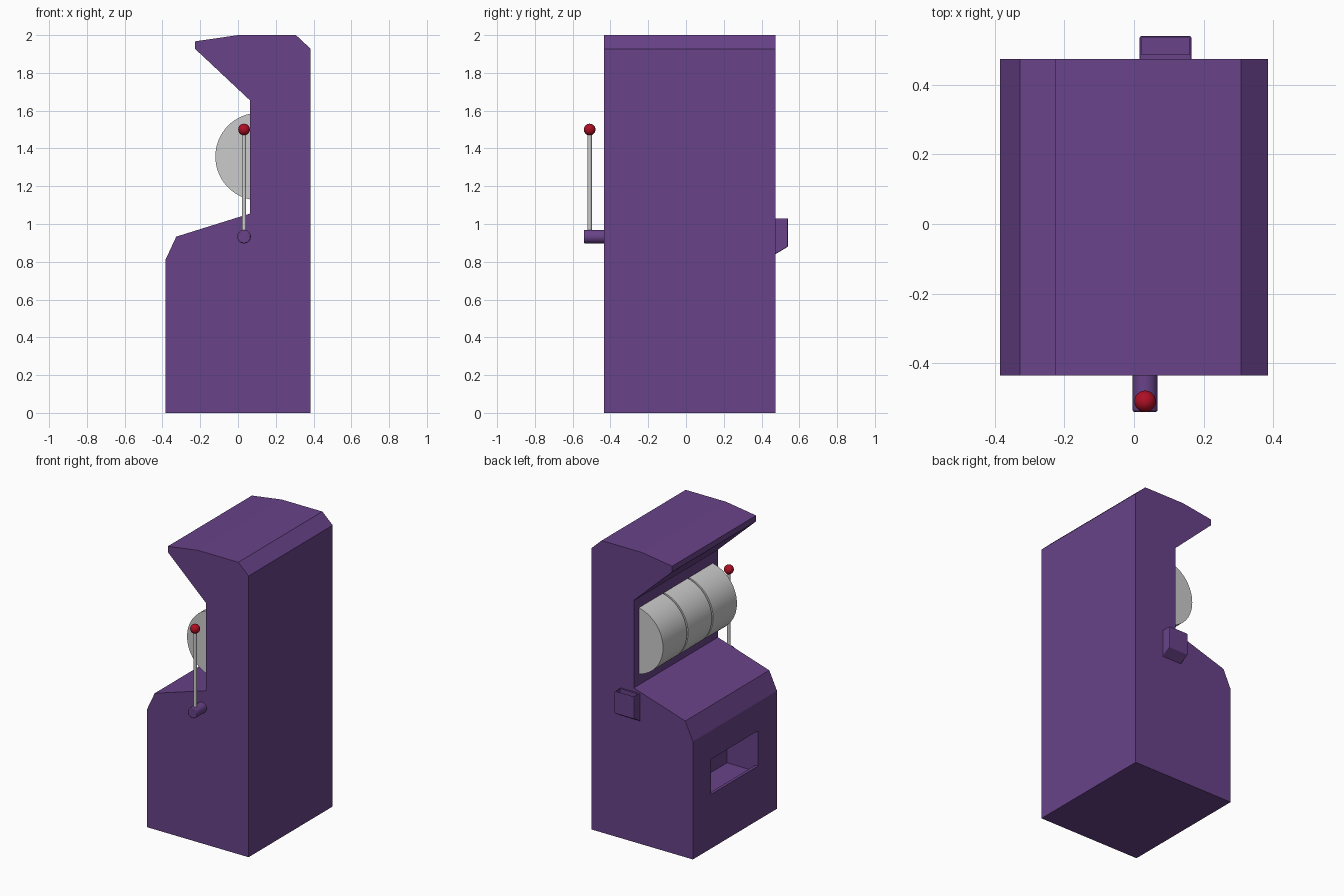
import bpy, bmesh
from math import pi, radians

if "Cube" in bpy.data.objects:
    bpy.data.objects.remove(bpy.data.objects["Cube"])


def material(name, rgb):
    m = bpy.data.materials.new(name)
    m.diffuse_color = (*rgb, 1)
    m.use_nodes = True
    m.node_tree.nodes["Principled BSDF"].inputs["Base Color"].default_value = m.diffuse_color
    return m


PURPLE = material("purple_paint", (0.14, 0.055, 0.25))
RED = material("red_knob", (0.42, 0.005, 0.018))


def prism(name, pts, to3d, d0, d1, mat=None):
    """Extrude a 2D profile from d0 to d1; to3d(a, b, d) places each point."""
    bm = bmesh.new()
    ends = [[bm.verts.new(to3d(a, b, d)) for a, b in pts] for d in (d0, d1)]
    n = len(pts)
    bm.faces.new(ends[0])
    bm.faces.new(ends[1])
    for i in range(n):
        j = (i + 1) % n
        bm.faces.new((ends[0][i], ends[0][j], ends[1][j], ends[1][i]))
    bmesh.ops.recalc_face_normals(bm, faces=bm.faces)
    me = bpy.data.meshes.new(name)
    bm.to_mesh(me)
    bm.free()
    ob = bpy.data.objects.new(name, me)
    bpy.context.collection.objects.link(ob)
    if mat:
        me.materials.append(mat)
    return ob


def box(name, x0, x1, y0, y1, z0, z1, mat=None):
    return prism(name, [(x0, y0), (x1, y0), (x1, y1), (x0, y1)],
                 lambda a, b, d: (a, b, d), z0, z1, mat)


def apply(ob, mod):
    bpy.context.view_layer.objects.active = ob
    bpy.ops.object.modifier_apply(modifier=mod.name)


def carve(ob, cutter):
    cutter.hide_render = True
    mod = ob.modifiers.new("cut", 'BOOLEAN')
    mod.operation, mod.solver, mod.object = 'DIFFERENCE', 'EXACT', cutter
    apply(ob, mod)
    bpy.data.objects.remove(cutter)


def bevel(ob, width):
    mod = ob.modifiers.new("bevel", 'BEVEL')
    mod.width, mod.segments, mod.angle_limit = width, 2, radians(50)
    mod.limit_method = 'ANGLE'
    apply(ob, mod)


def cylinder(name, r, length, loc, along_y=False, sides=32, mat=None):
    bpy.ops.mesh.primitive_cylinder_add(
        vertices=sides, radius=r, depth=length, location=loc,
        rotation=(pi / 2 if along_y else 0, 0, 0))
    ob = bpy.context.object
    ob.name = name
    if mat:
        ob.data.materials.append(mat)
    bpy.ops.object.shade_smooth_by_angle()
    return ob


# Cabinet: side profile (x, z) extruded across y
profile = [(-0.385, 0), (0.385, 0), (0.385, 1.927), (0.307, 2), (0, 2),
           (-0.227, 1.967), (-0.227, 1.927), (0.063, 1.655), (0.063, 1.055),
           (-0.327, 0.933), (-0.385, 0.808)]
cabinet = prism("cabinet", profile, lambda a, b, d: (a, d, b), -0.435, 0.475, PURPLE)

# Payout tray: opening with a floor sunk below its lip
carve(cabinet, box("tray_cutter", -0.365, -0.15, -0.23, 0.28, 0.33, 0.612))
carve(cabinet, box("opening_cutter", -0.5, -0.34, -0.23, 0.28, 0.371, 0.612))

# Three reels on a slightly smaller drum
REEL_X, REEL_Z, GAP = 0.112, 1.357, 0.012
for i in range(3):
    cylinder(f"reel_{i + 1}", 0.232, 0.27 - GAP,
             (REEL_X, 0.02 + (i - 1) * 0.271, REEL_Z), True, 64)
cylinder("reel_drum", 0.215, 0.78, (REEL_X, 0.02, REEL_Z), True, 64)

# Cup on the side: slanted bottom, open top
cup = prism("side_cup", [(0.47, 0.838), (0.54, 0.88), (0.54, 1.03), (0.47, 1.03)],
            lambda a, b, d: (d, a, b), 0.016, 0.165, PURPLE)
bevel(cup, 0.005)
carve(cup, box("cup_cutter", 0.022, 0.159, 0.487, 0.534, 0.89, 1.1))

# Pull lever: hub, rod and knob
hub = cylinder("lever_hub", 0.036, 0.115, (0.032, -0.4825, 0.933), True, 32, PURPLE)
bevel(hub, 0.005)
cylinder("lever_rod", 0.0115, 0.56, (0.032, -0.51, 1.22), sides=16)
bpy.ops.mesh.primitive_uv_sphere_add(segments=32, ring_count=16, radius=0.031,
                                     location=(0.032, -0.51, 1.5))
knob = bpy.context.object
knob.name = "lever_knob"
knob.data.materials.append(RED)
bpy.ops.object.shade_smooth_by_angle(angle=radians(40))
